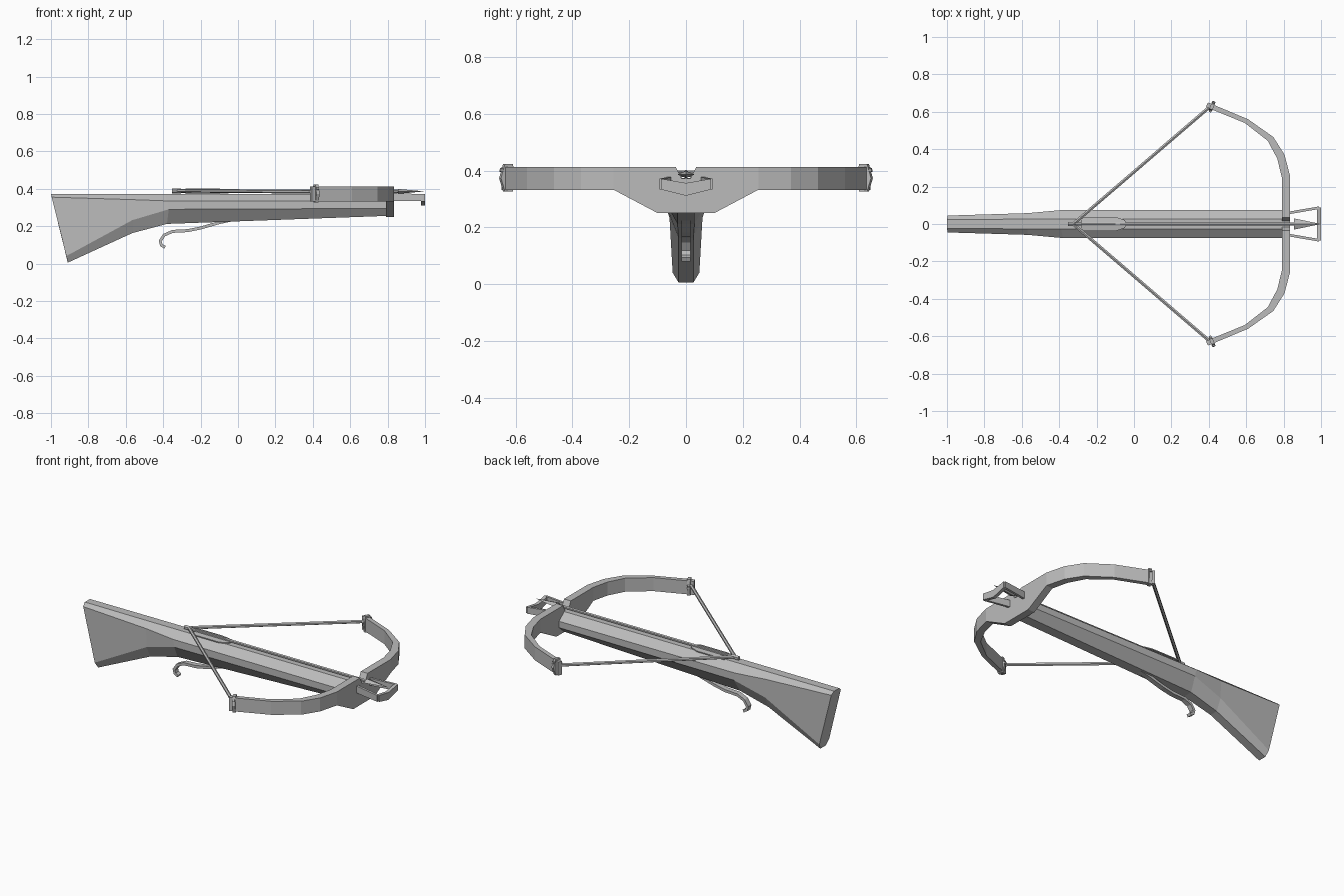
import bpy, bmesh, math
from mathutils import Vector

if "Cube" in bpy.data.objects:
    bpy.data.objects.remove(bpy.data.objects["Cube"])

grey = bpy.data.materials.new("plain grey")
grey.diffuse_color = (0.5, 0.5, 0.5, 1)
grey.use_nodes = True
grey.node_tree.nodes["Principled BSDF"].inputs["Base Color"].default_value = grey.diffuse_color


def loft(name, rings):
    """Skin a list of equal-length point rings and cap both ends."""
    bm = bmesh.new()
    vs = [[bm.verts.new(p) for p in r] for r in rings]
    n = len(vs[0])
    for a, b in zip(vs, vs[1:]):
        for i in range(n):
            j = (i + 1) % n
            bm.faces.new((a[i], a[j], b[j], b[i]))
    bm.faces.new(vs[0])
    bm.faces.new(vs[-1])
    bmesh.ops.recalc_face_normals(bm, faces=bm.faces)
    me = bpy.data.meshes.new(name)
    bm.to_mesh(me)
    bm.free()
    me.materials.append(grey)
    ob = bpy.data.objects.new(name, me)
    bpy.context.collection.objects.link(ob)
    return ob


def rod(name, a, b, r1, r2, sides=6):
    """Straight tapered bar between two points."""
    a, b = Vector(a), Vector(b)
    d = (b - a).normalized()
    u = d.cross(Vector((0, 0, 1))).normalized()
    v = u.cross(d)
    ang = [2 * math.pi * (i + 0.5) / sides for i in range(sides)]
    return loft(name, [[p + r * (math.cos(t) * u + math.sin(t) * v) for t in ang]
                       for p, r in ((a, r1), (b, r2))])


def plate(name, outline, offset):
    """Flat outline extruded symmetrically by the offset vector."""
    o = Vector(offset)
    return loft(name, [[Vector(p) - o for p in outline], [Vector(p) + o for p in outline]])


# stock: octagonal sections; each level is (x, half width, z), top to bottom
sections = [
    [(-1.0, .024, .373), (-.996, .045, .355), (-.918, .047, .04), (-.91, .026, .005)],
    [(-.57, .026, .373), (-.57, .058, .342), (-.565, .058, .232), (-.565, .026, .163)],
    [(-.39, .026, .373), (-.38, .075, .335), (-.37, .075, .29), (-.38, .03, .212)],
    [(.80, .026, .373), (.80, .075, .333), (.80, .075, .295), (.80, .03, .255)],
]
loft("stock", [[(x, y, z) for x, y, z in s] + [(x, -y, z) for x, y, z in reversed(s)]
               for s in sections])

# bow: stations (y outer, x outer, y inner, x inner, bottom z, top z)
half = [
    (.016, .835, .016, .79, .25, .372),
    (.036, .835, .036, .79, .25, .413),
    (.10, .835, .10, .79, .25, .413),
    (.255, .835, .25, .79, .332, .413),
    (.37, .805, .35, .766, .332, .413),
    (.465, .745, .445, .715, .332, .413),
    (.56, .61, .54, .593, .332, .413),
    (.65, .395, .625, .385, .332, .413),
]
stations = [(-a, b, -c, d, e, f) for a, b, c, d, e, f in reversed(half)] + half
loft("bow", [[(xo, yo, zb), (xo, yo, zt), (xi, yi, zt), (xi, yi, zb)]
             for yo, xo, yi, xi, zb, zt in stations])

nock = Vector((-.325, 0, .39))
for s, side in ((1, "left"), (-1, "right")):
    # bindings round the bow tip
    t = Vector((-.93, .37 * s, 0))
    n = Vector((.37, .93 * s, 0))
    c = Vector((.418, .63 * s, .373))
    prof = [(-.018, -.047), (.012, -.047), (.027, 0), (.012, .05), (-.018, .05), (-.027, 0)]
    plate(side + "_tip_binding", [c + n * a + Vector((0, 0, z)) for a, z in prof], t * .009)
    rod(side + "_tip_knot", c - n * .032 + Vector((0, 0, .01)),
        c + n * .026 + Vector((0, 0, .03)), .009, .009, 4)
    # bowstring
    rod(side + "_string", (.415, .635 * s, .384), nock, .010, .010, 6)
    # stirrup side bar
    plate(side + "_stirrup_bar",
          [(.82, .058 * s, .335), (.99, .087 * s, .333), (.99, .087 * s, .371),
           (.82, .058 * s, .377)], (0, .007, 0))

# stirrup crossbar with dipped middle
plate("stirrup_crossbar",
      [(.989, -.088, .371), (.989, -.088, .333), (.989, 0, .311), (.989, .088, .333),
       (.989, .088, .371), (.989, 0, .356)], (.01, 0, 0))

# string loop at the nock
rod("string_loop", (-.352, 0, .388), (-.305, 0, .388), .013, .013, 6)

# bolt with head and fletching
rod("bolt_shaft", (-.32, 0, .386), (.88, 0, .386), .009, .009, 6)
loft("bolt_head", [[(.855, y * k, .386 + z * k) for y, z in ((.03, 0), (0, .013), (-.03, 0), (0, -.013))]
                   if k == 1 else
                   [(.995, y * k, .386 + z * k) for y, z in ((.03, 0), (0, .013), (-.03, 0), (0, -.013))]
                   for k in (1, .03)])
for s, side in ((1, "left"), (-1, "right")):
    plate(side + "_fletching", [(-.28, 0, .381), (-.28, .038 * s, .376), (-.10, .038 * s, .376),
                                (-.05, .022 * s, .379), (-.04, 0, .381)], (0, 0, .003))
plate("top_fletching", [(-.29, 0, .385), (-.28, 0, .401), (-.10, 0, .401), (-.05, 0, .388)],
      (0, .003, 0))

# trigger lever: path (x, z) swept with a flat bar section
path = [(-.03, .234), (-.10, .219), (-.20, .190), (-.27, .176), (-.35, .172),
        (-.395, .152), (-.416, .12), (-.41, .098), (-.39, .087)]
rings = []
for i, (x, z) in enumerate(path):
    a, b = path[max(i - 1, 0)], path[min(i + 1, len(path) - 1)]
    d = Vector((b[0] - a[0], 0, b[1] - a[1])).normalized()
    m = Vector((-d.z, 0, d.x)) * .008
    p, w = Vector((x, 0, z)), Vector((0, .015, 0))
    rings.append([p + m + w, p + m - w, p - m - w, p - m + w])
loft("trigger", rings)
